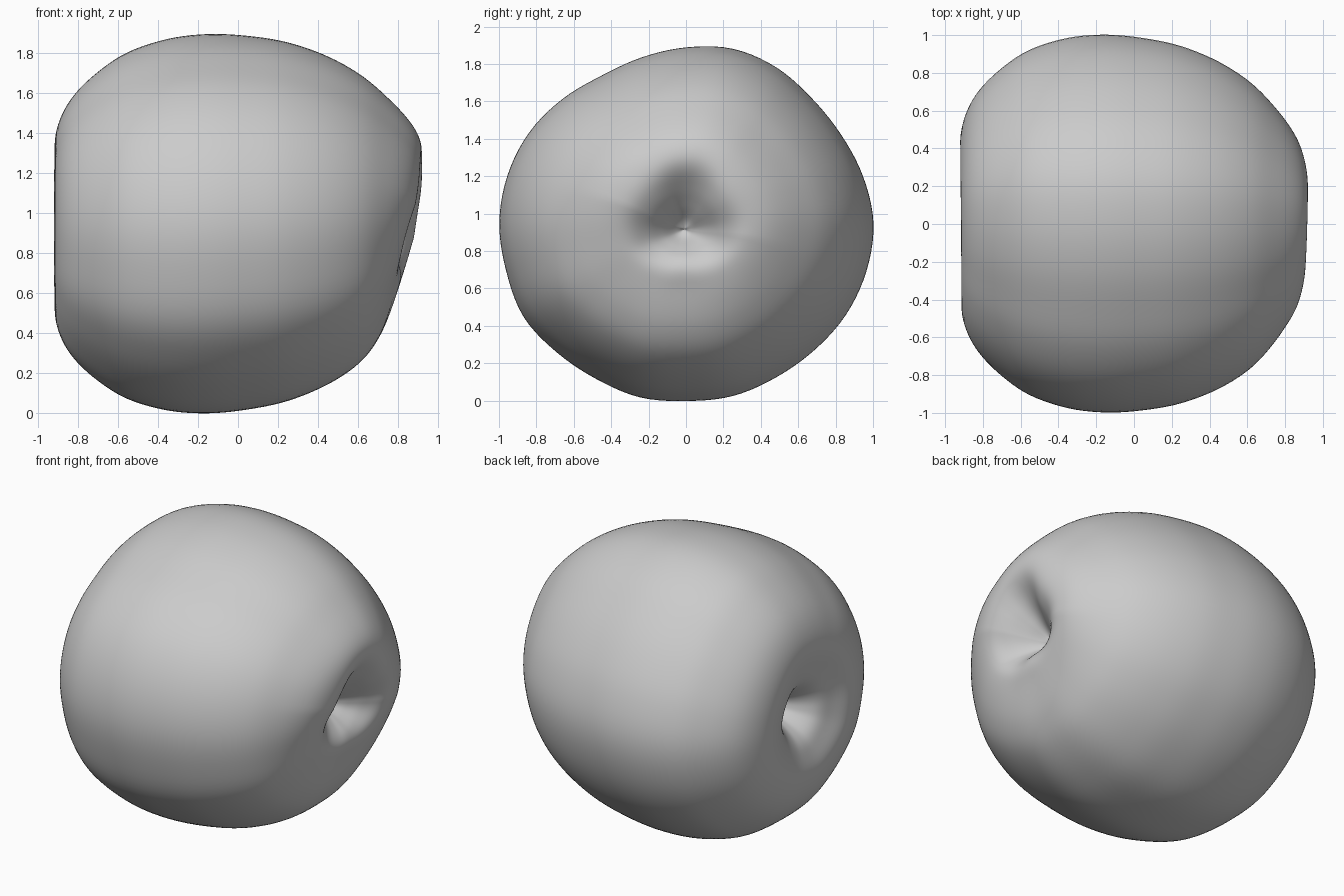
import bpy, bmesh, math
from mathutils import Vector

if "Cube" in bpy.data.objects:
    bpy.data.objects.remove(bpy.data.objects["Cube"], do_unlink=True)

SEGMENTS = 120
STEPS = 5
CENTRE_HEIGHT = 0.952

# Half section along the core axis (x, radius), from stem pit to blossom pit
section = [Vector(p) for p in (
    (-.5, 0), (-.58, .04), (-.72, .1), (-.84, .19), (-.9, .3), (-.92, .43),
    (-.89, .57), (-.82, .695), (-.7, .815), (-.55, .915), (-.35, .98), (-.15, 1),
    (.05, .985), (.25, .945), (.45, .865), (.62, .755), (.75, .62), (.84, .49),
    (.88, .38), (.875, .29), (.82, .2), (.74, .12), (.66, .05), (.63, 0))]

# Girth around the core, every 15 degrees from +y towards +z
girth = (1, .977, .953, .947, .962, .965, .94, .918, .91, .938, .97, .99,
         1, .997, 1.004, .978, .962, .963, .95, .956, .953, .963, .983, .996)


def spline(a, b, c, d, t):
    """Smooth curve from b to c."""
    return b + (c - a) * (t / 2) + (a * 2 - b * 5 + c * 4 - d) * (t * t / 2) \
        + (b * 3 - a - c * 3 + d) * (t ** 3 / 2)


def girth_at(angle):
    n = len(girth)
    place = angle / math.tau * n
    i = int(place)
    return spline(*(girth[(i + k) % n] for k in (-1, 0, 1, 2)), place - i)


def smooth_section():
    last = len(section) - 1
    points = []
    for i in range(last):
        a, d = section[max(i - 1, 0)], section[min(i + 2, last)]
        points += [spline(a, section[i], section[i + 1], d, s / STEPS)
                   for s in range(STEPS)]
    return points + [section[last]]


def bell(r, middle, width):
    return math.exp(-((r - middle) / width) ** 2)


def place(point, angle):
    """Turn a section point around the core, with uneven ends."""
    x, r = point
    along = x
    drop = 0
    if x > 0.3:
        # Blossom end: three soft lobes, leaning back towards the base
        x += 0.022 * math.cos(3 * (angle + math.pi / 2)) * bell(r, 0.2, 0.12)
        up = math.sin(angle + 0.25)
        x += (0.04 if up > 0 else 0.095) * up * bell(r, 0.4, 0.25)
        drop = 0.05 * bell(r, 0, 0.25)
    elif x < -0.4:
        # Stem end: rim slightly lower towards the front
        x += 0.013 * (1 - math.cos(angle)) * bell(r, 0.3, 0.12)
        drop = 0.04 * bell(r, 0, 0.25)
    r *= girth_at(angle)
    # The core is slightly tilted, lower at the stem
    return (x, r * math.cos(angle) - 0.015 * along,
            CENTRE_HEIGHT + r * math.sin(angle) + 0.025 * along - drop)


# Fruit body
bm = bmesh.new()
outline = smooth_section()
stem_pit = bm.verts.new(place(outline[0], 0))
blossom_pit = bm.verts.new(place(outline[-1], 0))
rings = [[bm.verts.new(place(p, math.tau * s / SEGMENTS)) for s in range(SEGMENTS)]
         for p in outline[1:-1]]
for s in range(SEGMENTS):
    t = (s + 1) % SEGMENTS
    bm.faces.new((stem_pit, rings[0][t], rings[0][s]))
    bm.faces.new((blossom_pit, rings[-1][s], rings[-1][t]))
    for near, far in zip(rings, rings[1:]):
        bm.faces.new((near[s], near[t], far[t], far[s]))
bmesh.ops.recalc_face_normals(bm, faces=bm.faces)
for face in bm.faces:
    face.smooth = True

mesh = bpy.data.meshes.new("fruit_body")
bm.to_mesh(mesh)
bm.free()
fruit = bpy.data.objects.new("fruit_body", mesh)
bpy.context.collection.objects.link(fruit)

# Plain grey skin
skin = bpy.data.materials.new("plain_grey")
skin.use_nodes = True
skin.diffuse_color = (0.6, 0.6, 0.6, 1)
skin.node_tree.nodes["Principled BSDF"].inputs["Base Color"].default_value = skin.diffuse_color
mesh.materials.append(skin)
